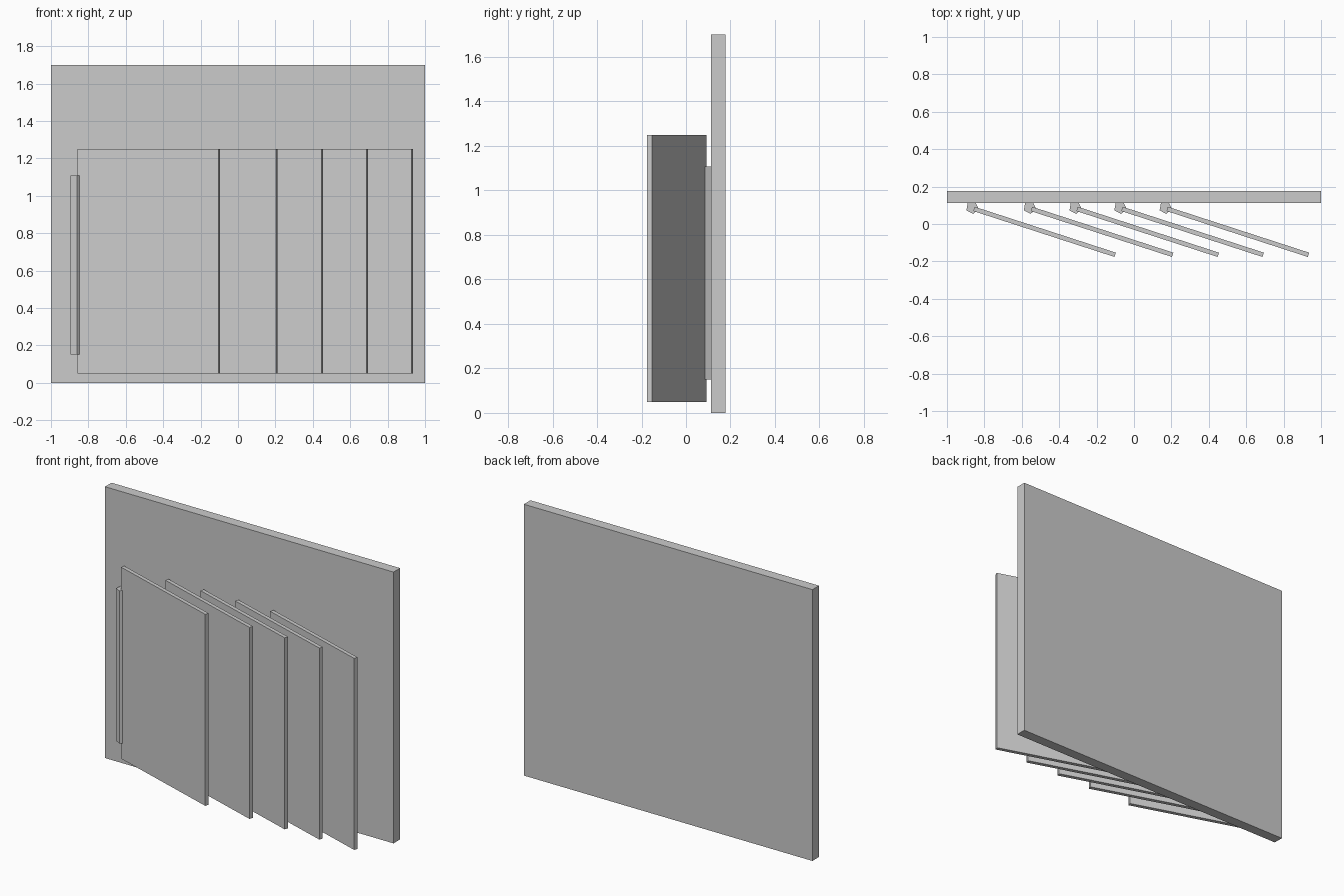
import bpy
import bmesh
from math import cos, sin, pi, radians
from mathutils import Matrix

cube = bpy.data.objects.get("Cube")
if cube:
    bpy.data.objects.remove(cube, do_unlink=True)

GREY = (0.6, 0.6, 0.6, 1.0)
material = bpy.data.materials.new("plain grey")
material.use_nodes = True
material.diffuse_color = GREY
material.node_tree.nodes["Principled BSDF"].inputs["Base Color"].default_value = GREY


def add_prism(name, outline, bottom, top, location=(0, 0), angle=0):
    """Extrude a plan outline upward, turned about its own centre."""
    bm = bmesh.new()
    face = bm.faces.new([bm.verts.new((x, y, bottom)) for x, y in outline])
    raised = bmesh.ops.extrude_face_region(bm, geom=[face])["geom"]
    bmesh.ops.translate(bm, vec=(0, 0, top - bottom),
                        verts=[v for v in raised if isinstance(v, bmesh.types.BMVert)])
    bmesh.ops.recalc_face_normals(bm, faces=bm.faces)
    bm.transform(Matrix.Rotation(radians(angle), 4, "Z"))
    mesh = bpy.data.meshes.new(name)
    bm.to_mesh(mesh)
    bm.free()
    mesh.materials.append(material)
    obj = bpy.data.objects.new(name, mesh)
    obj.location = (*location, 0)
    bpy.context.collection.objects.link(obj)
    return obj


def rectangle(width, depth):
    w, d = width / 2, depth / 2
    return [(-w, -d), (w, -d), (w, d), (-w, d)]


def pentagon(radius):
    turns = [2 * pi * i / 5 - pi / 2 for i in range(5)]
    return [(radius * cos(t), radius * sin(t)) for t in turns]


# Wall board
add_prism("back_board", rectangle(2, 0.065), 0, 1.7, (0, 0.144))

# Hinged leaves, each on a five-sided post fixed to the board
for number, offset in enumerate((0, 0.307, 0.551, 0.791, 1.033), 1):
    add_prism(f"hinge_post_{number}", pentagon(0.0345), 0.15, 1.107,
              (-0.865 + offset, 0.088), 8)
    add_prism(f"swing_leaf_{number}", rectangle(0.794, 0.024), 0.05, 1.25,
              (-0.478 + offset, -0.042), -18)
